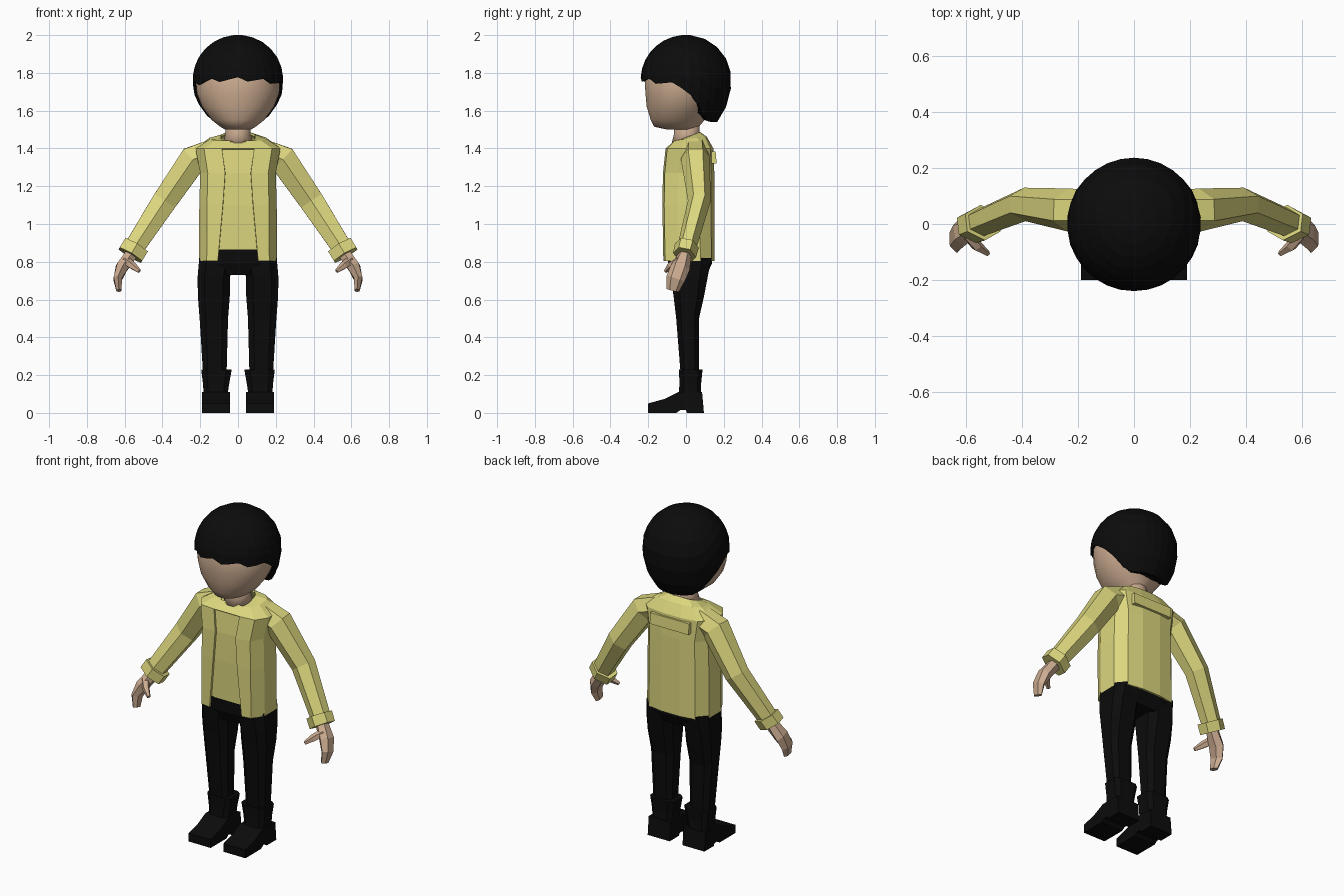
import bpy, bmesh, math
from mathutils import Vector

if "Cube" in bpy.data.objects:
    bpy.data.objects.remove(bpy.data.objects["Cube"])


def material(name, rgb):
    m = bpy.data.materials.new(name)
    m.diffuse_color = (*rgb, 1)
    m.use_nodes = True
    m.node_tree.nodes["Principled BSDF"].inputs["Base Color"].default_value = m.diffuse_color
    return m


BLACK = material("black", (0.0035, 0.0035, 0.0035))
YELLOW = material("pale yellow", (0.72, 0.68, 0.21))
SKIN = material("skin", (0.60, 0.41, 0.28))


def loft(name, rings, mat, mirror=False, caps=True, skip=None, smooth=False):
    """Bridge rings of points into a skin; skip(row, column) leaves a face out."""
    bm = bmesh.new()
    vs = [[bm.verts.new(p) for p in r] for r in rings]
    n = len(rings[0])
    for i in range(len(vs) - 1):
        for j in range(n):
            if skip and skip(i, j):
                continue
            k = (j + 1) % n
            bm.faces.new((vs[i][j], vs[i][k], vs[i + 1][k], vs[i + 1][j]))
    if caps:
        bm.faces.new(vs[0])
        bm.faces.new(vs[-1])
    bmesh.ops.recalc_face_normals(bm, faces=bm.faces)
    me = bpy.data.meshes.new(name)
    bm.to_mesh(me)
    bm.free()
    me.materials.append(mat)
    if smooth:
        me.shade_smooth()
    ob = bpy.data.objects.new(name, me)
    bpy.context.collection.objects.link(ob)
    if mirror:
        ob.modifiers.new("mirror", 'MIRROR').use_mirror_merge = False
    return ob


def oval(z, cx, hx, y0, y1, n=8, p=2.0):
    """Horizontal superellipse ring between y0 and y1."""
    pts = []
    for i in range(n):
        a = math.tau * (i + 0.5) / n
        c, s = math.cos(a), math.sin(a)
        x = math.copysign(abs(c) ** (2 / p), c)
        y = math.copysign(abs(s) ** (2 / p), s)
        pts.append((cx + hx * x, (y0 + y1) / 2 + (y1 - y0) / 2 * y, z))
    return pts


def tube(path, n=6):
    """Rings along a path of (centre, in-plane radius, y radius)."""
    cs = [Vector(c) for c, _, _ in path]
    rings = []
    for i, (_, ru, rv) in enumerate(path):
        d = (cs[min(i + 1, len(cs) - 1)] - cs[max(i - 1, 0)]).normalized()
        v = Vector((0, 1, 0))
        v = (v - d * v.dot(d)).normalized()
        u = d.cross(v)
        rings.append([cs[i] + u * ru * math.cos(a) + v * rv * math.sin(a)
                      for a in [math.tau * (k + 0.5) / n for k in range(n)]])
    return rings


# Head and neck
HEAD = [(1.50, .07, -.10, .06), (1.515, .095, -.17, .07), (1.55, .14, -.188, .10),
        (1.62, .192, -.21, .14), (1.69, .22, -.217, .18), (1.77, .227, -.222, .20),
        (1.85, .20, -.19, .18), (1.93, .12, -.11, .11)]
loft("head", [oval(z, 0, hx, a, b, 20) for z, hx, a, b in HEAD], SKIN, smooth=True)
loft("neck", [oval(1.42, 0, .085, -.08, .085, 12), oval(1.48, 0, .068, -.065, .075, 12),
              oval(1.56, 0, .068, -.07, .075, 12)], SKIN, smooth=True)

# Hair: a cap whose lower edge drops from the fringe to the nape
EDGE = [(-1, 1.765), (-.1, 1.73), (.25, 1.65), (.5, 1.57), (.7, 1.54), (1, 1.54)]


def hairline(s, k):
    for (a, za), (b, zb) in zip(EDGE, EDGE[1:]):
        if s <= b + 1e-6:
            z = za + (zb - za) * (s - a) / (b - a)
            break
    return z + ((0, .012, -.01)[k % 3] if s < -.1 else 0)


N, ROWS, ZC = 30, 8, 1.765
hair = [[] for _ in range(ROWS + 1)]
for k in range(N):
    a = math.tau * (k + 0.5) / N
    zb = hairline(math.sin(a), k)
    end = math.acos((zb - ZC) / (.235 if zb > ZC else .31))
    for i in range(ROWS):
        f = .1 + (end - .1) * i / (ROWS - 1)
        c, r = math.cos(f), math.sin(f) * .24
        hair[i].append((r * math.cos(a), r * math.sin(a), ZC + c * (.236 if c > 0 else .31)))
    x, y, z = hair[ROWS - 1][-1]
    hair[ROWS].append((x * .8, y * .8, z + .01))
loft("hair", hair, BLACK)

# Jacket (open at the front) and the shirt under it
TORSO = [(.805, .207, -.12, .15, .107, 0), (1.10, .205, -.125, .15, .08, 0),
         (1.27, .20, -.122, .15, .068, 0), (1.40, .225, -.108, .145, .085, 0),
         (1.452, .15, -.06, .11, .06, .01), (1.462, .09, -.06, .075, .04, .025)]
HALF = [(.8, -.93), (1, -.4), (1, .45), (.75, .88), (.3, 1)]


def torso_ring(z, hx, y0, y1, gap, tilt, inset=0):
    hx, y0, y1 = hx - inset, y0 + inset, y1 - inset
    half = [(gap / hx, -1)] + HALF
    both = half + [(-x, y) for x, y in reversed(half)]
    return [(x * hx, (y0 + y1) / 2 + (y1 - y0) / 2 * y, z + tilt * y) for x, y in both]


jacket = loft("jacket", [torso_ring(*r) for r in TORSO], YELLOW, caps=False,
              skip=lambda i, j: j == 11 and i < 3)
solid = jacket.modifiers.new("thickness", 'SOLIDIFY')
solid.thickness, solid.offset = .012, -1
SHIRT = [(.865,) + TORSO[0][1:]] + TORSO[1:4]
loft("shirt", [torso_ring(*r, inset=.017) for r in SHIRT], YELLOW)


def box(x, y0, y1, z):
    return [(-x, y0, z), (x, y0, z), (x, y1, z), (-x, y1, z)]


loft("back_flap", [box(.13, .12, .162, 1.32), box(.13, .12, .157, 1.385)], YELLOW)

# Sleeves, cuffs, hands and thumbs
loft("sleeve", tube([((.13, .05, 1.38), .08, .07), ((.235, .05, 1.345), .085, .077),
                     ((.39, .07, 1.12), .075, .06), ((.56, .0, .86), .06, .05)]),
     YELLOW, mirror=True)
loft("cuff", tube([((.540, .005, .885), .08, .065), ((.570, -.008, .835), .08, .062)]),
     YELLOW, mirror=True)
loft("hand", tube([((.565, -.005, .84), .038, .035), ((.615, -.03, .77), .037, .052),
                   ((.637, -.055, .71), .026, .05), ((.630, -.07, .648), .016, .033)]),
     SKIN, mirror=True)
loft("thumb", tube([((.595, -.035, .805), .025, .025), ((.56, -.08, .78), .022, .02),
                    ((.522, -.107, .75), .011, .01)], 5), SKIN, mirror=True)

# Trousers
loft("trouser_top", [oval(z, 0, hx, a, b, 12, 3.5) for z, hx, a, b in
                     [(.73, .17, -.07, .11), (.79, .205, -.098, .14),
                      (.90, .195, -.10, .13)]], BLACK)
LEG = [(.82, .11, .10, -.098, .14), (.72, .128, .090, -.088, .12), (.62, .128, .089, -.07, .10),
       (.50, .128, .079, -.055, .072), (.22, .123, .066, -.032, .07)]
loft("trouser_leg", [oval(z, cx, hx, a, b, 8, 3.2) for z, cx, hx, a, b in LEG],
     BLACK, mirror=True)

# Boots: shaft and foot
loft("boot_shaft", [oval(z, cx, hx, a, b, 8, 4) for z, cx, hx, a, b in
                    [(.23, .114, .084, -.04, .09), (.16, .116, .073, -.037, .083),
                     (.10, .118, .066, -.04, .083)]], BLACK, mirror=True)
FOOT = [(-.2, 0), (-.2, .05), (-.11, .075), (-.04, .11), (.085, .11), (.095, 0),
        (.005, 0), (0, .015), (-.03, .015), (-.05, 0)]
loft("boot_foot", [[(x, y, z) for y, z in FOOT] for x in (.043, .19)], BLACK, mirror=True)
